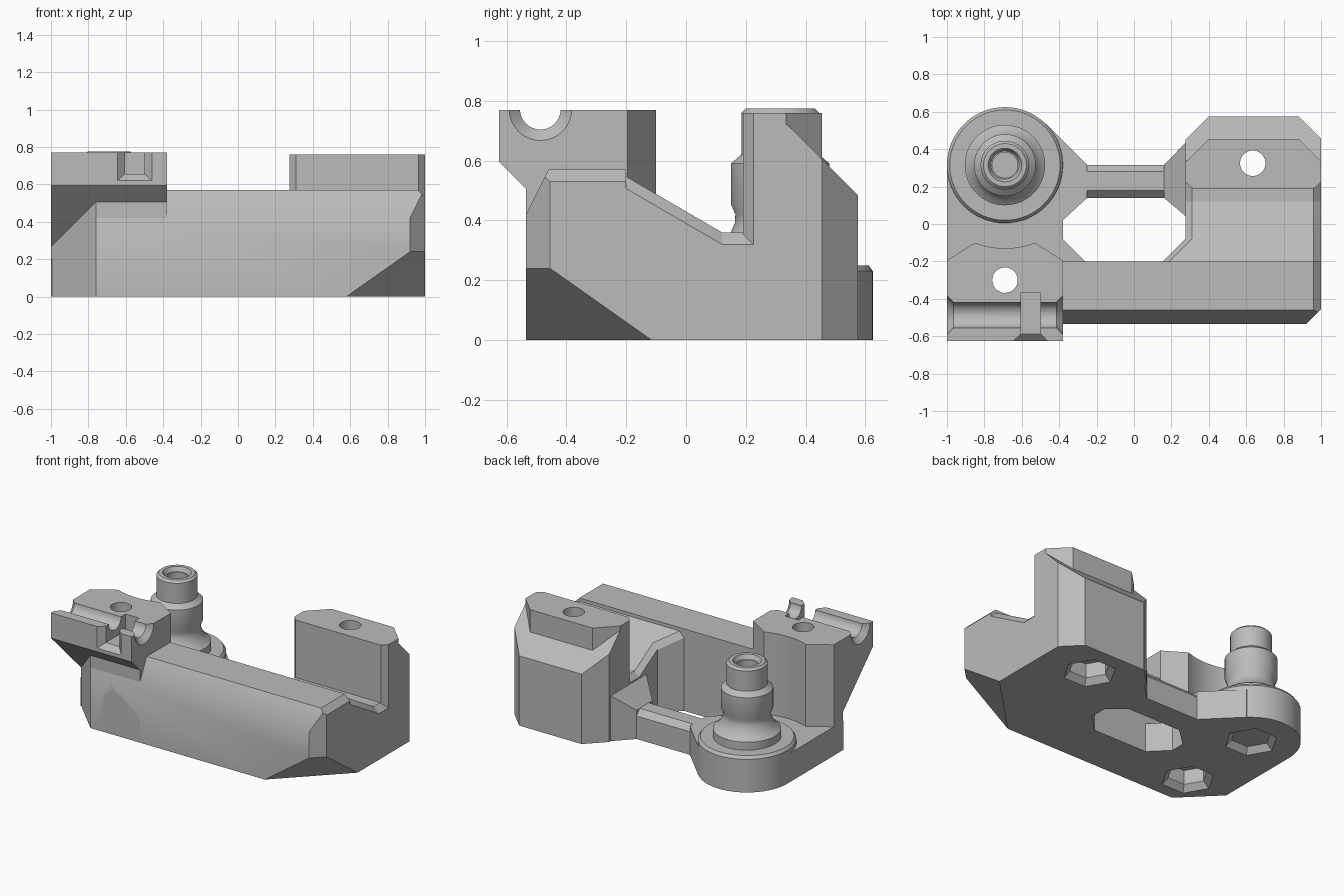
import bpy, bmesh, math
from mathutils import Matrix, Vector

if "Cube" in bpy.data.objects:
    bpy.data.objects.remove(bpy.data.objects["Cube"])

grey = bpy.data.materials.new("plain grey")
grey.use_nodes = True
grey.diffuse_color = (0.5, 0.5, 0.5, 1)
grey.node_tree.nodes["Principled BSDF"].inputs["Base Color"].default_value = grey.diffuse_color


def finish(bm, name):
    bmesh.ops.recalc_face_normals(bm, faces=bm.faces)
    me = bpy.data.meshes.new(name)
    bm.to_mesh(me)
    bm.free()
    me.materials.append(grey)
    ob = bpy.data.objects.new(name, me)
    bpy.context.collection.objects.link(ob)
    return ob


def solid(name, lo, hi, planes=()):
    """Box trimmed by planes (normal, limit): keeps normal . p <= limit."""
    bm = bmesh.new()
    bmesh.ops.create_cube(bm, size=1)
    for v in bm.verts:
        v.co = [(a + b) / 2 + c * (b - a) for a, b, c in zip(lo, hi, v.co)]
    for n, d in planes:
        n = Vector(n)
        bmesh.ops.bisect_plane(bm, geom=bm.verts[:] + bm.edges[:] + bm.faces[:], dist=1e-5,
                               plane_co=n * d / n.length_squared, plane_no=n, clear_outer=True)
        rim = [e for e in bm.edges if e.is_boundary]
        if rim:
            bmesh.ops.holes_fill(bm, edges=rim, sides=0)
    return finish(bm, name)


def hull(name, pts):
    bm = bmesh.new()
    for p in pts:
        bm.verts.new(p)
    bmesh.ops.convex_hull(bm, input=bm.verts[:])
    bmesh.ops.dissolve_limit(bm, angle_limit=0.01, verts=bm.verts[:], edges=bm.edges[:])
    return finish(bm, name)


def prism(name, pts, z0, z1):
    bm = bmesh.new()
    f = bm.faces.new([bm.verts.new((x, y, z0)) for x, y in pts])
    ext = bmesh.ops.extrude_face_region(bm, geom=[f])
    for v in ext["geom"]:
        if isinstance(v, bmesh.types.BMVert):
            v.co.z = z1
    return finish(bm, name)


def cone(name, at, r1, r2, depth, sides=48, turn=0, along_x=False):
    """Cone or cylinder that starts at a point and runs up z, or along x."""
    m = Matrix.Translation(at)
    if along_x:
        m = m @ Matrix.Rotation(math.pi / 2, 4, "Y")
    m = m @ Matrix.Rotation(turn, 4, "Z") @ Matrix.Translation((0, 0, depth / 2))
    bm = bmesh.new()
    bmesh.ops.create_cone(bm, cap_ends=True, segments=sides, radius1=r1, radius2=r2,
                          depth=depth, matrix=m)
    return finish(bm, name)


def lathe(name, at, profile, steps=64):
    bm = bmesh.new()
    vs = [bm.verts.new((at[0] + r, at[1], z)) for r, z in profile]
    es = [bm.edges.new(p) for p in zip(vs, vs[1:])]
    bmesh.ops.spin(bm, geom=vs + es, cent=(at[0], at[1], 0), axis=(0, 0, 1),
                   angle=math.tau, steps=steps)
    bmesh.ops.remove_doubles(bm, verts=bm.verts[:], dist=1e-4)
    return finish(bm, name)


def carve(ob, cutters):
    for c in cutters:
        mod = ob.modifiers.new("cut", "BOOLEAN")
        mod.operation, mod.solver, mod.object = "DIFFERENCE", "EXACT", c
    dg = bpy.context.evaluated_depsgraph_get()
    dg.update()
    me = bpy.data.meshes.new_from_object(ob.evaluated_get(dg))
    ob.modifiers.clear()
    ob.data = me


POST, LEFT, RIGHT = (-0.69, 0.315), (-0.69, -0.3), (0.635, 0.325)

# Front rail and the shared trims of its corners
left_corner = ((-1, -1, 0), 1.295)
right_trims = [((0, -2, 1), 1.49), ((1, -1, 0), 1.455),
               ((1, -1, -1.417), 1.115), ((1, 0, 1), 1.53)]
rail = solid("front_rail", (-1, -0.535, 0), (1, -0.2, 0.57), right_trims + [left_corner])

# Sloping right body, its flat seat and the corner gusset
slope = ((0, 0.583, 1), 0.43)
body = solid("right_body", (0.275, -0.535, 0), (1, 0.12, 0.57),
             right_trims + [slope, ((1, 0.583, 1), 1.39), ((-1, 0.583, 1), 0.12)])
seat = solid("right_seat", (0.275, 0.1, 0), (1, 0.25, 0.36),
             [((1, 0, 1), 1.32), ((-1, 0, 1), 0.05)])
gusset = solid("rail_gusset", (0.1, -0.25, 0), (0.35, -0.02, 0.57),
               [slope, ((-1, 1, 0), -0.355), ((-1, 1.525, 0.9), -0.003)])

# Right tower with its wider sloped back
tower = solid("tower", (0.275, 0.19, 0), (1, 0.455, 0.76),
              [((1, -1, 0), 0.775), ((-1, -1, 0), -0.5),
               ((1, 1, 0), 1.335), ((-1, 1, 0), 0.055)])
tower_back = solid("tower_back", (0.275, 0.225, 0), (1, 0.575, 0.72),
                   [((0, 1, 1), 1.06), ((1, 1, 0), 1.455), ((-1, 1, 0), 0.175)])

# Left block overhanging its foot
foot = solid("left_foot", (-1, -0.535, 0), (-0.38, -0.2, 0.6),
             [left_corner, ((0, -1, 0.0), 0.535)])
block = solid("left_block", (-1, -0.625, 0), (-0.38, -0.1, 0.77),
              [((0, -1, -1), 0.03), ((-0.095, 0.15, 0), 0.0658), ((0.095, 0.15, 0), -0.0654)])

# Low floor, cross bar and its flare into the tower
floor = prism("left_floor", [(-1, -0.3), (-0.26, -0.3), (-0.26, -0.2), (-0.38, -0.08),
                             (-0.38, 0.02), (-0.25, 0.14), (-0.25, 0.315), (-0.47, 0.535),
                             (-1, 0.315)], 0, 0.2)
bar = hull("cross_bar", [(x, y, z) for x in (-0.4, 0.25) for y, z in
                         ((0.14, 0), (0.315, 0), (0.315, 0.16), (0.14, 0.16),
                          (0.18, 0.2), (0.28, 0.2))])
flare = hull("bar_flare", [(x, y, z) for x, y0, y1, h in
                           ((0.16, 0.14, 0.315, 0.2), (0.29, 0.03, 0.45, 0.33))
                           for y in (y0, y1) for z in (0, h)])

# Round base and turned post
base = lathe("post_base", POST, [(0, 0), (0.31, 0), (0.31, 0.23), (0.295, 0.25), (0, 0.25)])
post = lathe("post", POST, [(0, 0.2), (0.215, 0.2), (0.215, 0.305), (0.188, 0.325),
                            (0.165, 0.36), (0.152, 0.39), (0.15, 0.42), (0.165, 0.455),
                            (0.165, 0.59), (0.13, 0.62), (0.13, 0.76), (0.115, 0.775),
                            (0.09, 0.775), (0.075, 0.745), (0, 0.745)])

# Bolt bores with flared hexagonal nut pockets below
bolts = []
for x, y in (POST, LEFT, RIGHT):
    bolts += [cone("bore", (x, y, -0.1), 0.068, 0.068, 1),
              cone("nut_pocket", (x, y, -0.05), 0.13, 0.13, 0.19, 6, math.pi / 6),
              cone("nut_flare", (x, y, -0.01), 0.18, 0.13, 0.05, 6, math.pi / 6)]

# Rod groove with countersunk ends, flared slot and scallop in the left block
groove = [cone("groove", (-1.1, -0.487, 0.772), 0.068, 0.068, 0.9, along_x=True),
          cone("groove_end", (-1.01, -0.487, 0.772), 0.115, 0.066, 0.047, along_x=True),
          cone("groove_end", (-0.417, -0.487, 0.772), 0.066, 0.115, 0.047, along_x=True),
          solid("slot", (-0.605, -0.7, 0.655), (-0.5, -0.37, 0.9)),
          hull("slot_flare", [(x, y, z) for y, x0, x1, z0 in
                              ((-0.63, -0.65, -0.455, 0.615), (-0.588, -0.605, -0.5, 0.655))
                              for x in (x0, x1) for z in (z0, 0.9)]),
          cone("scallop", (*POST, -0.1), 0.445, 0.445, 1, 96)]

near = {rail: bolts, foot: bolts, floor: bolts, base: bolts, post: bolts, seat: bolts,
        tower: bolts, tower_back: bolts, block: bolts + groove}
for part, cutters in near.items():
    carve(part, cutters)
for c in bolts + groove:
    bpy.data.objects.remove(c)

bpy.ops.object.select_all(action="DESELECT")
for part in (rail, body, seat, gusset, tower, tower_back, foot, block, floor, bar, flare, base, post):
    part.select_set(True)
    bpy.context.view_layer.objects.active = part
bpy.ops.object.shade_smooth_by_angle(angle=math.radians(28))
